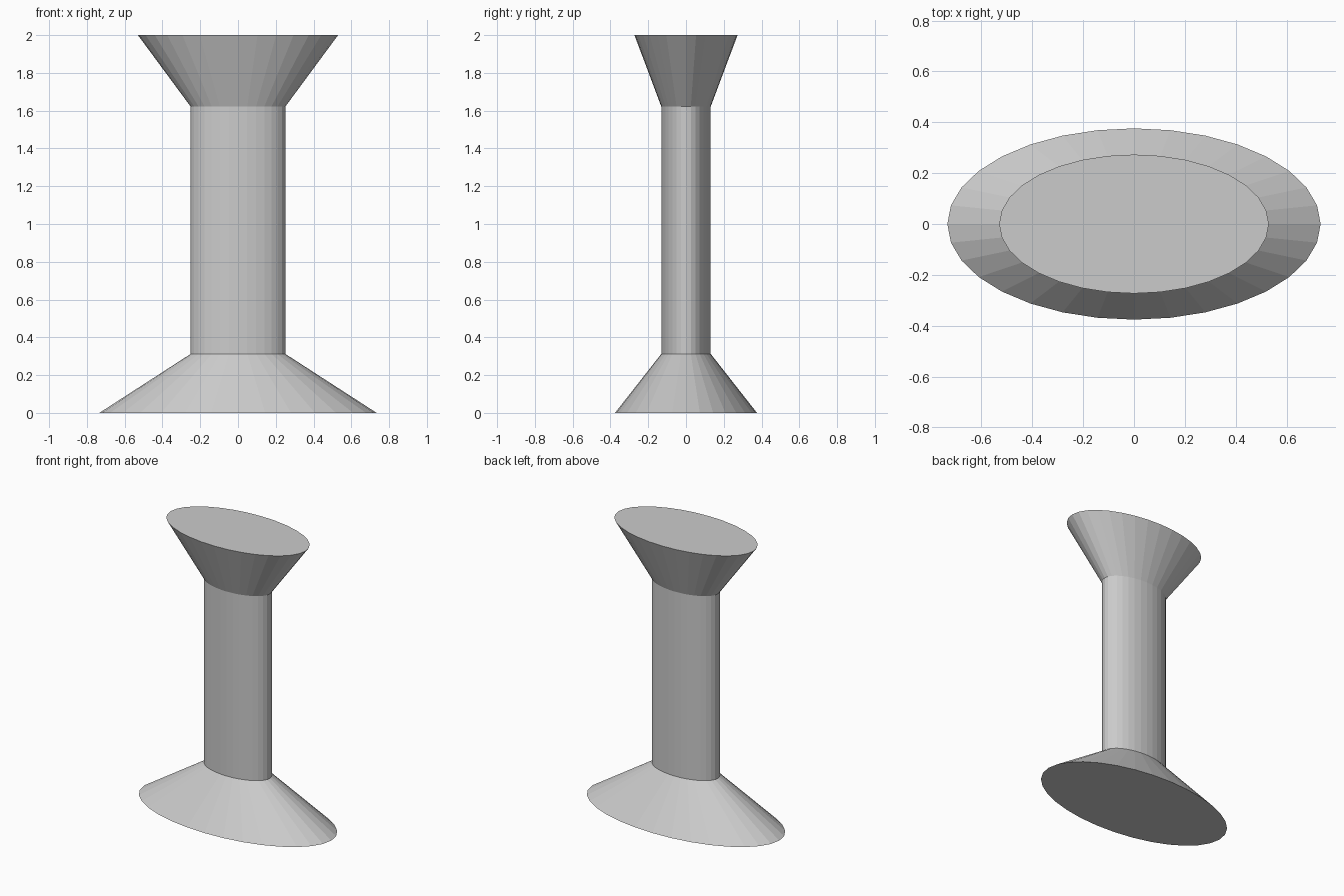
import bpy, bmesh
from math import cos, sin, tau

if "Cube" in bpy.data.objects:
    bpy.data.objects.remove(bpy.data.objects["Cube"])

SIDES = 32

# Oval cross-sections: height, half width (x), half depth (y)
SECTIONS = [
    (0.0, 0.734, 0.376),    # foot of flared base
    (0.312, 0.251, 0.131),  # bottom of column
    (1.622, 0.251, 0.131),  # top of column
    (2.0, 0.53, 0.273),     # rim of flared top
]


def oval_ring(bm, z, rx, ry):
    return [bm.verts.new((rx * cos(tau * i / SIDES), ry * sin(tau * i / SIDES), z))
            for i in range(SIDES)]


# Oval pedestal: flared base, straight column and flared top in one closed skin
bm = bmesh.new()
rings = [oval_ring(bm, *s) for s in SECTIONS]
for low, high in zip(rings, rings[1:]):
    for i in range(SIDES):
        j = (i + 1) % SIDES
        bm.faces.new((low[i], low[j], high[j], high[i]))

# Flat caps
bm.faces.new(rings[0][::-1])
bm.faces.new(rings[-1])

mesh = bpy.data.meshes.new("oval_pedestal")
bm.to_mesh(mesh)
bm.free()
pedestal = bpy.data.objects.new("oval_pedestal", mesh)
bpy.context.collection.objects.link(pedestal)
